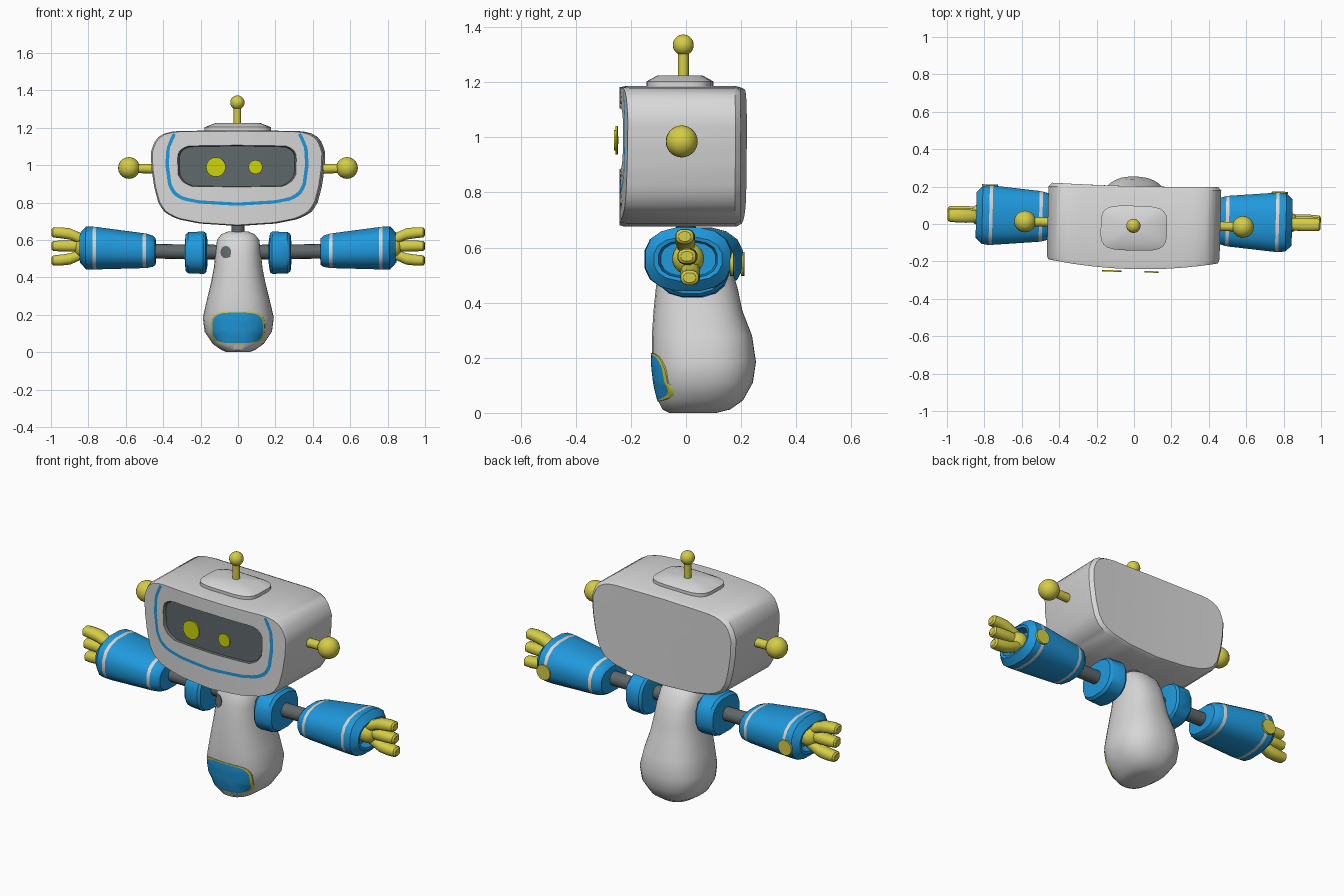
import bpy, bmesh, math
from mathutils import Vector, Matrix

if "Cube" in bpy.data.objects:
    bpy.data.objects.remove(bpy.data.objects["Cube"])

TURN = Matrix.Rotation(-0.025, 4, 'Z')      # the whole figure is turned slightly


def material(name, r, g, b):
    m = bpy.data.materials.new(name)
    m.diffuse_color = (r, g, b, 1)
    m.use_nodes = True
    m.node_tree.nodes["Principled BSDF"].inputs["Base Color"].default_value = m.diffuse_color
    return m


SHELL = material("light_grey_shell", 0.68, 0.68, 0.68)
BLUE = material("bright_blue", 0.014, 0.32, 0.72)
YELLOW = material("soft_yellow", 0.66, 0.61, 0.06)
EYE = material("lime_eye", 0.60, 0.65, 0.003)
DARK = material("dark_grey", 0.115, 0.14, 0.145)


def finish(name, bm, mats, angle=35):
    bmesh.ops.recalc_face_normals(bm, faces=bm.faces)
    me = bpy.data.meshes.new(name)
    bm.to_mesh(me)
    bm.free()
    me.transform(TURN)
    for m in mats:
        me.materials.append(m)
    ob = bpy.data.objects.new(name, me)
    bpy.context.collection.objects.link(ob)
    bpy.ops.object.select_all(action='DESELECT')
    ob.select_set(True)
    bpy.context.view_layer.objects.active = ob
    bpy.ops.object.shade_smooth_by_angle(angle=math.radians(angle))


def loft(name, rings, mats, rule=None, centres=None, angle=35):
    """Skin closed rings; fan caps; rule(ring index, face centre) gives material."""
    bm = bmesh.new()
    rows = [[bm.verts.new(p) for p in r] for r in rings]
    n = len(rows[0])
    faces = []
    for i in range(len(rows) - 1):
        for j in range(n):
            k = (j + 1) % n
            faces.append((i, bm.faces.new((rows[i][j], rows[i][k], rows[i + 1][k], rows[i + 1][j]))))
    for e, i in ((0, 0), (-1, len(rows) - 1)):
        c = sum((Vector(p) for p in rings[e]), Vector()) / n
        if centres and centres[e]:
            c = Vector(centres[e])
        cv = bm.verts.new(c)
        for j in range(n):
            faces.append((i, bm.faces.new((rows[e][j], rows[e][(j + 1) % n], cv))))
    if rule:
        for i, f in faces:
            f.material_index = rule(i, f.calc_center_median())
    finish(name, bm, mats, angle)


def oval(n, a, b, power=2.0):
    out = []
    for i in range(n):
        t = 2 * math.pi * (i + 0.5) / n
        c, s = math.cos(t), math.sin(t)
        out.append((a * math.copysign(abs(c) ** (2 / power), c),
                    b * math.copysign(abs(s) ** (2 / power), s)))
    return out


def ring_x(x, yc, zc, ry, rz, n=12, power=2.0):
    return [(x, yc + u, zc + v) for u, v in oval(n, ry, rz, power)]


def ball(name, c, r, mat):
    bm = bmesh.new()
    bmesh.ops.create_uvsphere(bm, u_segments=20, v_segments=14, radius=r, matrix=Matrix.Translation(c))
    finish(name, bm, [mat])


def rod(name, a, b, r, mat, n=16):
    a, b = Vector(a), Vector(b)
    d = b - a
    m = Matrix.Translation((a + b) / 2) @ d.to_track_quat('Z', 'Y').to_matrix().to_4x4()
    bm = bmesh.new()
    bmesh.ops.create_cone(bm, cap_ends=True, segments=n, radius1=r, radius2=r, depth=d.length, matrix=m)
    finish(name, bm, [mat])


# ---- head: outlines sampled by angle around a common centre ----
CZ, N = 0.96, 96


def outline(half):
    """Half outline (x >= 0, bottom to top) -> N points (x, z) met by rays from the centre."""
    pts = [(x, z - CZ) for x, z in half] + [(-x, z - CZ) for x, z in reversed(half)]
    out = []
    for i in range(N):
        t = 2 * math.pi * (i + 0.5) / N
        c, s = math.cos(t), math.sin(t)
        best = 0
        for (ax, az), (bx, bz) in zip(pts, pts[1:] + pts[:1]):
            dx, dz = bx - ax, bz - az
            den = c * dz - s * dx
            if abs(den) > 1e-9:
                u = (s * ax - c * az) / den
                if -1e-6 <= u <= 1 + 1e-6:
                    best = max(best, (ax * dz - az * dx) / den)
        out.append((best * c, CZ + best * s))
    return out


def grow(pts, k):
    return [(x * k, CZ + (z - CZ) * k) for x, z in pts]


def front(pts, off=0.0):
    return [(x, -0.241 + 0.2 * x * x + off, z) for x, z in pts]


def back(pts, off=0.0):
    return [(x, 0.202 + 0.04 * x * x + off, z) for x, z in pts]


shape = outline([(0, .675), (.2, .688), (.32, .712), (.385, .745), (.42, .795), (.443, .88), (.458, .98),
                 (.462, 1.07), (.445, 1.12), (.42, 1.152), (.385, 1.172), (.33, 1.183), (0, 1.186)])
line_out = outline([(0, .783), (.2, .795), (.29, .812), (.34, .84), (.368, .89), (.383, 1.0),
                    (.378, 1.09), (.345, 1.172), (0, 1.172)])
line_in = outline([(0, .800), (.2, .812), (.28, .828), (.325, .853), (.35, .895), (.364, 1.0),
                   (.360, 1.09), (.327, 1.165), (0, 1.165)])
screen = outline([(0, .884), (.24, .886), (.285, .905), (.315, .945), (.318, 1.05),
                  (.303, 1.085), (.26, 1.103), (0, 1.107)])
head = [back(grow(shape, k)) for k in (.3, .65, .96)] + [back(shape, -.02), front(shape, .02)]
head += [front(grow(shape, .982)), front(line_out), front(line_in), front(screen)]
head += [front(grow(screen, k), .014) for k in (.97, .65, .3)]


def head_rule(i, c):
    if i == 6 and (c.z < 1.15 or abs(c.x) > .325):
        return 1
    return 2 if i >= 8 else 0


loft("head", head, [SHELL, BLUE, DARK], head_rule, [(0, .202, CZ), (0, -.227, CZ)])
for side, x, r in (("left", -.112, .052), ("right", .1, .037)):
    rod(side + "_eye", (x, -.25, .99), (x, -.258, .99), r, EYE, 28)

# ---- crown plate, antenna, ear knobs ----
loft("crown_plate", [[(x, y - .022, z) for x, y in oval(24, a, b, 4)] for z, a, b in
                     ((1.17, .178, .12), (1.203, .178, .12), (1.225, .12, .08))], [SHELL])
rod("antenna_rod", (-.003, -.01, 1.21), (-.003, -.01, 1.32), .02, YELLOW)
ball("antenna_ball", (-.003, -.01, 1.335), .038, YELLOW)

# ---- pear body: z, half width, front y, back y ----
BODY = [(0, .06, -.06, .11), (.012, .09, -.085, .16), (.045, .137, -.102, .207), (.11, .18, -.116, .243),
        (.185, .19, -.124, .254), (.28, .168, -.124, .24), (.37, .146, -.118, .205), (.45, .130, -.11, .188),
        (.53, .122, -.10, .165), (.6, .113, -.082, .13), (.63, .09, -.06, .1), (.645, .055, -.03, .07)]
POW = 2.4
loft("body", [[(x, (f + b) / 2 + y, z) for x, y in oval(32, w, (b - f) / 2, POW)] for z, w, f, b in BODY], [SHELL])


def body_front(x, z):
    for (z0, *p), (z1, *q) in zip(BODY, BODY[1:]):
        if z <= z1:
            t = (z - z0) / (z1 - z0)
            w, f, b = [u + (v - u) * t for u, v in zip(p, q)]
            return (f + b) / 2 - (b - f) / 2 * max(0, 1 - abs(x / w) ** POW) ** (1 / POW)


def body_plate(name, cx, cz, pts, mats):
    def row(k, off):
        return [(cx + x * k, body_front(cx + x * k, cz + z * k) + off, cz + z * k) for x, z in pts]
    rows = [row(1, .004), row(1, -.004)] + [row(k, -.004) for k in (.93, .75, .5, .25)]
    last = len(mats) - 1
    loft(name, rows, mats, lambda i, c: last if i >= 2 else 0,
         [None, (cx, body_front(cx, cz) - .004, cz)])


body_plate("belly_panel", 0, .13, oval(40, .145, .088, 3.6), [YELLOW, BLUE])
body_plate("chest_button", -.063, .535, oval(20, .029, .033), [DARK])
rod("neck", (0, .0, .6), (0, .0, .70), .036, DARK)

# ---- arms ----
YA = .028
for side, s in (("right", 1), ("left", -1)):
    rod(side + "_ear_rod", (s * .43, -.001, .98), (s * .56, -.001, .983), .025, YELLOW)
    ball(side + "_ear_ball", (s * .583, -.001, .985), .058, YELLOW)
    rod(side + "_upper_arm", (s * .08, YA, .535), (s * .5, YA, .54), .039, DARK)
    loft(side + "_shoulder", [ring_x(s * x, YA, .532, ry, rz, 16, 2.5) for x, ry, rz in
                              ((.165, .08, .07), (.172, .125, .107), (.185, .135, .115), (.265, .13, .112),
                               (.28, .118, .1), (.284, .07, .06))], [BLUE])
    # forearm cuff with two pale bands and a hollow end
    cuff = [(.44, .06, .045, .538), (.442, .11, .072, .538), (.458, .126, .085, .54), (.49, .135, .093, .542),
            (.508, .138, .095, .543), (.757, .161, .115, .556), (.775, .162, .116, .557), (.812, .157, .117, .558),
            (.845, .125, .08, .558), (.842, .108, .068, .558), (.79, .1, .062, .558)]
    loft(side + "_forearm", [ring_x(s * x, YA, zc, ry, rz, 16, 2.5) for x, ry, rz, zc in cuff],
         [BLUE, SHELL], lambda i, c: 1 if i in (3, 5) else 0)
    rod(side + "_forearm_button", (s * .775, YA + .152, .54), (s * .775, YA + .1645, .54), .043, YELLOW, 20)
    # hand: palm and three spread fingers
    ball(side + "_palm", (s * .82, YA, .56), .058, YELLOW)
    for label, dz, dy in (("upper", .075, -.008), ("middle", .003, 0), ("lower", -.074, .01)):
        loft(f"{side}_{label}_finger",
             [ring_x(s * x, YA + dy, .565 + dz * k, ry, rz, 12, 2.4) for x, k, ry, rz in
              ((.80, .4, .026, .026), (.85, .62, .034, .03), (.9, .9, .037, .031),
               (.95, .98, .036, .030), (.99, 1, .033, .027), (.998, 1, .022, .018))], [YELLOW])
